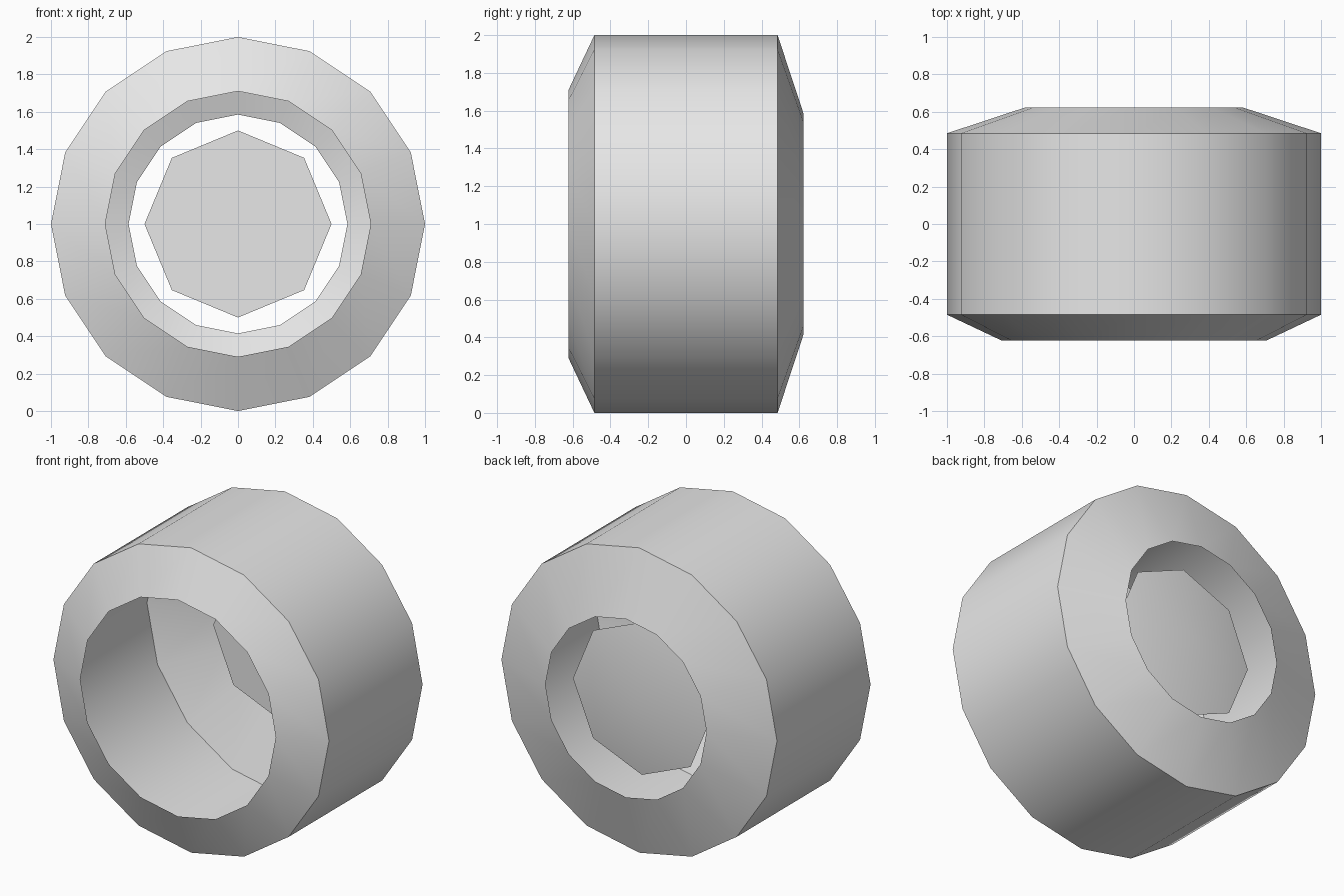
import bpy, bmesh, math

if "Cube" in bpy.data.objects:
    bpy.data.objects.remove(bpy.data.objects["Cube"])

grey = bpy.data.materials.new("light_grey")
grey.diffuse_color = (0.8, 0.8, 0.8, 1)
grey.use_nodes = True
grey.node_tree.nodes["Principled BSDF"].inputs["Base Color"].default_value = grey.diffuse_color


def lathe(name, profile, sides, cap_first=False):
    """Spin (radius, y) points around the y axis at height z = 1; radius 0 is an apex."""
    bm = bmesh.new()
    rings = []
    for r, y in profile:
        if r == 0:
            rings.append([bm.verts.new((0, y, 1))] * sides)
        else:
            angles = [2 * math.pi * i / sides for i in range(sides)]
            rings.append([bm.verts.new((r * math.cos(a), y, 1 + r * math.sin(a)))
                          for a in angles])
    for lower, upper in zip(rings, rings[1:]):
        for i in range(sides):
            j = (i + 1) % sides
            corners = [lower[j], lower[i], upper[i], upper[j]]
            bm.faces.new(list(dict.fromkeys(corners)))
    if cap_first:
        bm.faces.new(rings[0])
    mesh = bpy.data.meshes.new(name)
    bm.to_mesh(mesh)
    bm.free()
    mesh.materials.append(grey)
    obj = bpy.data.objects.new(name, mesh)
    bpy.context.collection.objects.link(obj)
    bpy.ops.object.select_all(action='DESELECT')
    obj.select_set(True)
    bpy.context.view_layer.objects.active = obj
    bpy.ops.object.shade_smooth_by_angle(angle=math.radians(30))
    return obj


# Thin hollow shell: front bevel, straight tread, back bevel
lathe("wheel_shell", [(0.71, -0.622), (1, -0.485), (1, 0.485), (0.585, 0.622)], 16)

# Shallow hub cone with a flat front, pointing back
lathe("hub_cone", [(0.5, 0.457), (0, 0.535)], 8, cap_first=True)
